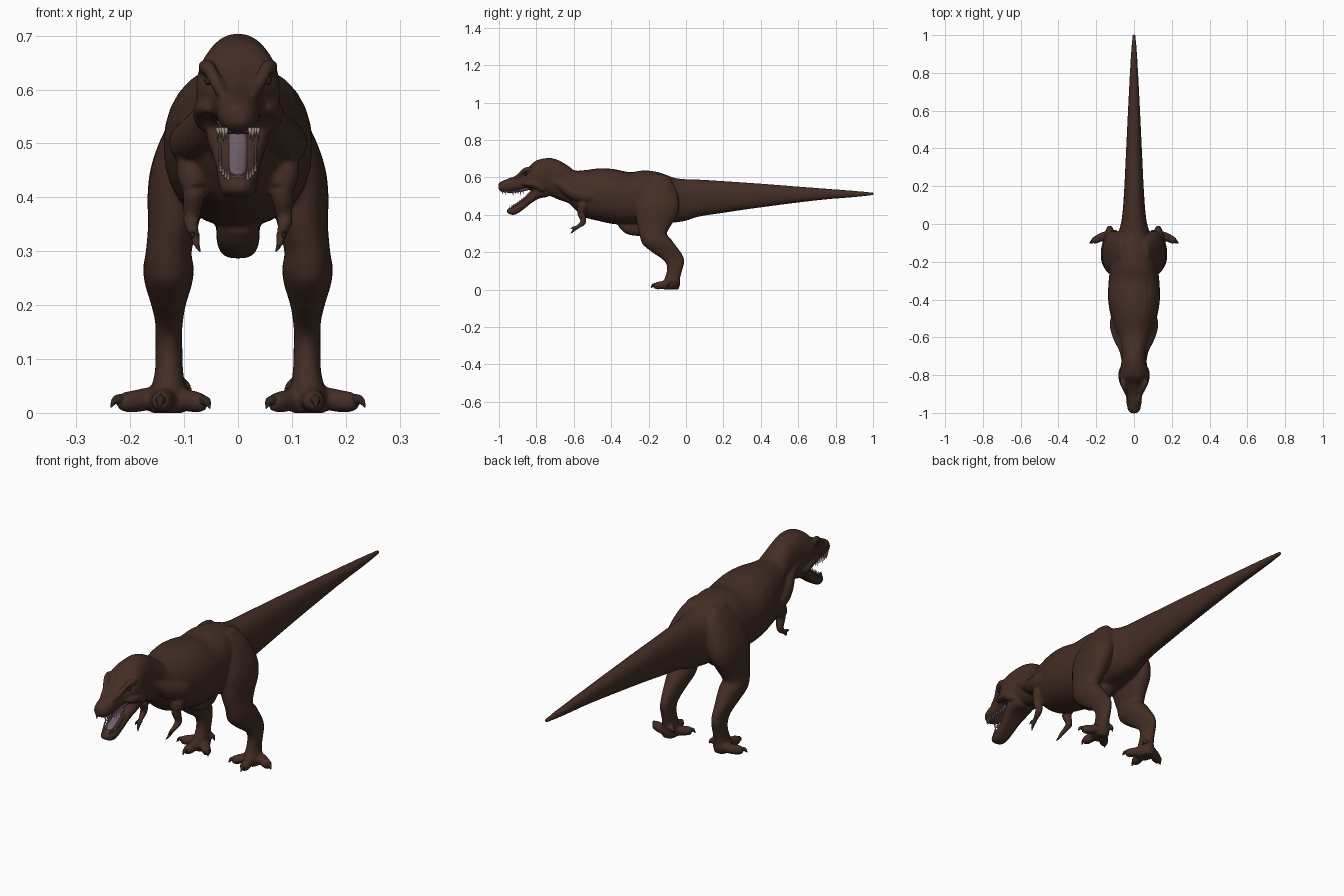
import bpy, bmesh, math
from mathutils import Vector


def material(name, col):
    m = bpy.data.materials.new(name)
    m.diffuse_color = (*col, 1)
    return m


SKIN = material("dark_brown_hide", (0.056, 0.027, 0.018))
MOUTH = material("mauve_mouth", (0.11, 0.075, 0.09))
TONGUE = material("pale_mauve_tongue", (0.16, 0.115, 0.14))
IVORY = material("ivory_teeth", (0.32, 0.26, 0.22))
CLAW = material("dark_claw", (0.03, 0.018, 0.014))
EYE = material("dark_eye", (0.025, 0.015, 0.01))


def interp(rows, steps=4):
    """Catmull-Rom smoothing through rows of numbers."""
    out = []
    for i in range(len(rows) - 1):
        a, b, c, d = (rows[max(i - 1, 0)], rows[i], rows[i + 1], rows[min(i + 2, len(rows) - 1)])
        for k in range(steps):
            t = k / steps
            out.append([0.5 * (2 * q + (r - p) * t + (2 * p - 5 * q + 4 * r - s) * t * t
                               + (3 * q - p - 3 * r + s) * t ** 3) for p, q, r, s in zip(a, b, c, d)])
    return out + [list(rows[-1])]


def oval(n, power):
    for i in range(n):
        a = 2 * math.pi * i / n
        c, s = math.cos(a), math.sin(a)
        yield (math.copysign(abs(c) ** (2 / power), c), math.copysign(abs(s) ** (2 / power), s))


def loft(bm, rings):
    vs = [[bm.verts.new(p) for p in r] for r in rings]
    n = len(vs[0])
    for a, b in zip(vs, vs[1:]):
        for i in range(n):
            bm.faces.new((a[i], a[(i + 1) % n], b[(i + 1) % n], b[i]))
    bm.faces.new(vs[0][::-1])
    bm.faces.new(vs[-1])


def along_y(bm, rows, power=2.2, n=28):
    """Rows are y, top, bottom, half width."""
    loft(bm, [[(w * c, y, (t + b) / 2 + (t - b) / 2 * s) for c, s in oval(n, power)]
              for y, t, b, w in interp(rows)])


def along_z(bm, rows, side, n=24):
    """Rows are z, inner x, outer x, front y, back y."""
    loft(bm, [[(side * ((a + b) / 2 + (b - a) / 2 * c), (f + k) / 2 + (k - f) / 2 * s, z)
               for c, s in oval(n, 2.2)] for z, a, b, f, k in interp(rows)])


def tube(bm, pts, side=1, n=12, steps=4):
    """Points are x, y, z, radius."""
    p = interp([(side * x, y, z, r) for x, y, z, r in pts], steps)
    rings = []
    for i, q in enumerate(p):
        d = Vector(p[min(i + 1, len(p) - 1)][:3]) - Vector(p[max(i - 1, 0)][:3])
        rot = d.to_track_quat('Z', 'Y')
        rings.append([Vector(q[:3]) + rot @ Vector((q[3] * c, q[3] * s, 0)) for c, s in oval(n, 2)])
    loft(bm, rings)


def finish(bm, name, mat):
    bmesh.ops.recalc_face_normals(bm, faces=bm.faces)
    for f in bm.faces:
        f.smooth = True
    me = bpy.data.meshes.new(name)
    bm.to_mesh(me)
    bm.free()
    me.materials.append(mat)
    ob = bpy.data.objects.new(name, me)
    bpy.context.collection.objects.link(ob)
    return ob


# Skull, neck, torso and tail in one long loft
body = bmesh.new()
along_y(body, [
    (-1.002, .568, .535, .014), (-.985, .579, .522, .031), (-.95, .594, .519, .039),
    (-.91, .607, .522, .042), (-.88, .624, .530, .048), (-.85, .645, .536, .062),
    (-.82, .676, .525, .076), (-.79, .694, .505, .077), (-.73, .704, .500, .067),
    (-.68, .691, .480, .065), (-.626, .659, .460, .072), (-.595, .637, .430, .085),
    (-.545, .638, .388, .107), (-.465, .648, .366, .128), (-.385, .644, .350, .138),
    (-.30, .628, .345, .134), (-.225, .637, .345, .125), (-.145, .627, .352, .110),
    (-.064, .598, .358, .088), (0, .590, .368, .070), (.07, .588, .390, .060),
    (.20, .580, .410, .051), (.39, .567, .438, .042), (.70, .543, .477, .027),
    (.90, .528, .494, .016), (1.003, .519, .505, .008)])

# Pubic bulge under the belly
along_y(body, [(-.36, .40, .335, .03), (-.33, .40, .305, .038), (-.29, .40, .29, .040),
               (-.23, .40, .288, .040), (-.19, .40, .31, .035), (-.16, .40, .34, .025)], 3)

# Lower jaw
JAW = [(-.957, .428, .412, .012), (-.945, .436, .404, .026), (-.915, .448, .400, .034),
       (-.87, .480, .428, .040), (-.835, .515, .456, .047), (-.79, .55, .485, .058),
       (-.74, .56, .495, .050)]
along_y(body, JAW, 3)

for s in (1, -1):
    # Thigh, shin and ankle
    along_z(body, [
        (.615, .04, .075, -.19, -.11), (.585, .03, .098, -.22, -.08), (.55, .03, .122, -.245, -.06),
        (.50, .04, .147, -.262, -.042), (.45, .05, .163, -.27, -.035), (.40, .06, .168, -.268, -.045),
        (.35, .073, .167, -.262, -.075), (.30, .086, .171, -.25, -.102), (.27, .082, .176, -.243, -.08),
        (.24, .085, .173, -.23, -.058), (.20, .097, .161, -.182, -.028), (.17, .102, .154, -.137, -.012),
        (.145, .104, .153, -.11, -.009), (.115, .103, .153, -.101, -.017), (.08, .102, .154, -.107, -.027),
        (.05, .098, .160, -.118, -.033), (.025, .095, .167, -.122, -.032), (0, .10, .16, -.112, -.04)], s)
    # Toes and the small rear toe
    tube(body, [(.135, -.06, .028, .026), (.165, -.065, .026, .022), (.195, -.08, .021, .021),
                (.215, -.09, .02, .017), (.222, -.094, .02, .008)], s)
    tube(body, [(.132, -.08, .03, .028), (.137, -.12, .025, .022), (.141, -.15, .021, .021),
                (.143, -.167, .02, .016), (.144, -.174, .02, .008)], s)
    tube(body, [(.125, -.07, .028, .026), (.098, -.095, .024, .021), (.078, -.115, .02, .02),
                (.066, -.127, .019, .016), (.062, -.131, .019, .008)], s)
    tube(body, [(.115, -.05, .06, .014), (.098, -.04, .05, .011), (.09, -.042, .042, .007)], s)
    # Shoulder, arm and two fingers
    tube(body, [(.08, -.52, .50, .025), (.085, -.55, .45, .030), (.082, -.56, .41, .022),
                (.085, -.55, .375, .017), (.087, -.552, .356, .015), (.083, -.575, .338, .011),
                (.079, -.59, .327, .010)], s)
    tube(body, [(.079, -.585, .33, .009), (.078, -.60, .317, .008), (.074, -.61, .307, .006)], s)
    tube(body, [(.079, -.585, .33, .009), (.084, -.60, .333, .007), (.085, -.608, .332, .006)], s)
    # Brow ridge, cheek and neck muscle
    tube(body, [(.026, -.94, .588, .008), (.036, -.90, .604, .011), (.052, -.865, .636, .013),
                (.060, -.835, .642, .014), (.062, -.81, .635, .008)], s)
    tube(body, [(.052, -.87, .565, .009), (.062, -.84, .565, .015), (.064, -.80, .56, .02),
                (.058, -.77, .54, .02), (.05, -.75, .53, .01)], s)
    tube(body, [(.045, -.74, .60, .02), (.05, -.67, .56, .028), (.07, -.60, .52, .04),
                (.09, -.53, .50, .04), (.10, -.48, .49, .02)], s)

ob = finish(body, "body_hide", SKIN)
rm = ob.modifiers.new("fuse", 'REMESH')
rm.mode = 'VOXEL'
rm.voxel_size = 0.0055
rm.use_smooth_shade = True
sm = ob.modifiers.new("soften", 'SMOOTH')
sm.factor = 0.5
sm.iterations = 4

# Mouth lining on the lower jaw and the palate
bm = bmesh.new()
along_y(bm, [(y + .008, t + .003, t - .02, w * .74) for y, t, b, w in JAW[1:6]], 3, 16)
along_y(bm, [(-.975, .53, .519, .02), (-.93, .53, .517, .03), (-.88, .54, .523, .034),
             (-.84, .55, .532, .04)], 3, 16)
finish(bm, "mouth_lining", MOUTH)

bm = bmesh.new()
along_y(bm, [(-.93, .450, .440, .008), (-.915, .457, .44, .015), (-.87, .489, .46, .018),
             (-.835, .524, .49, .018), (-.81, .54, .51, .014)], 2, 14)
finish(bm, "tongue", TONGUE)

# Teeth rows
teeth, claws, eyes = bmesh.new(), bmesh.new(), bmesh.new()
for s in (1, -1):
    for i in range(9):
        t = i / 8
        y = -.982 + .11 * t
        x = .022 + .016 * min(1, 2.5 * t)
        h = .020 + .005 * math.sin(i * 2)
        tube(teeth, [(x, y, .53, .0042), (x, y + .003, .527 - h, .0008)], s, 6, 1)
        y = -.943 + .085 * t
        z = .432 + .052 * t ** 1.3
        x = .018 + .015 * min(1, 2.5 * t)
        tube(teeth, [(x, y, z, .0036), (x, y + .002, z + .019, .0008)], s, 6, 1)
    # Claws
    for a, b, c in (((.214, -.09, .024), (.227, -.096, .024), (.236, -.102, .010)),
                    ((.143, -.166, .024), (.144, -.177, .022), (.145, -.187, .008)),
                    ((.067, -.126, .023), (.058, -.134, .021), (.052, -.14, .008))):
        tube(claws, [(*a, .011), (*b, .008), (*c, .001)], s, 8)
    tube(claws, [(.091, -.042, .044, .005), (.086, -.046, .034, .001)], s, 6, 1)
    tube(claws, [(.075, -.608, .309, .005), (.070, -.616, .299, .001)], s, 6, 1)
    tube(claws, [(.085, -.605, .332, .005), (.084, -.616, .324, .001)], s, 6, 1)
    # Eyes
    e = bmesh.ops.create_uvsphere(eyes, u_segments=12, v_segments=8, radius=.009)
    bmesh.ops.translate(eyes, verts=e['verts'], vec=(s * .054, -.858, .617))
finish(teeth, "teeth", IVORY)
finish(claws, "claws", CLAW)
finish(eyes, "eyes", EYE)

# Bake the fused hide
bpy.context.view_layer.objects.active = ob
ob.select_set(True)
for m in ("fuse", "soften"):
    bpy.ops.object.modifier_apply(modifier=m)
if not ob.data.materials:
    ob.data.materials.append(SKIN)
bpy.ops.object.shade_smooth()
